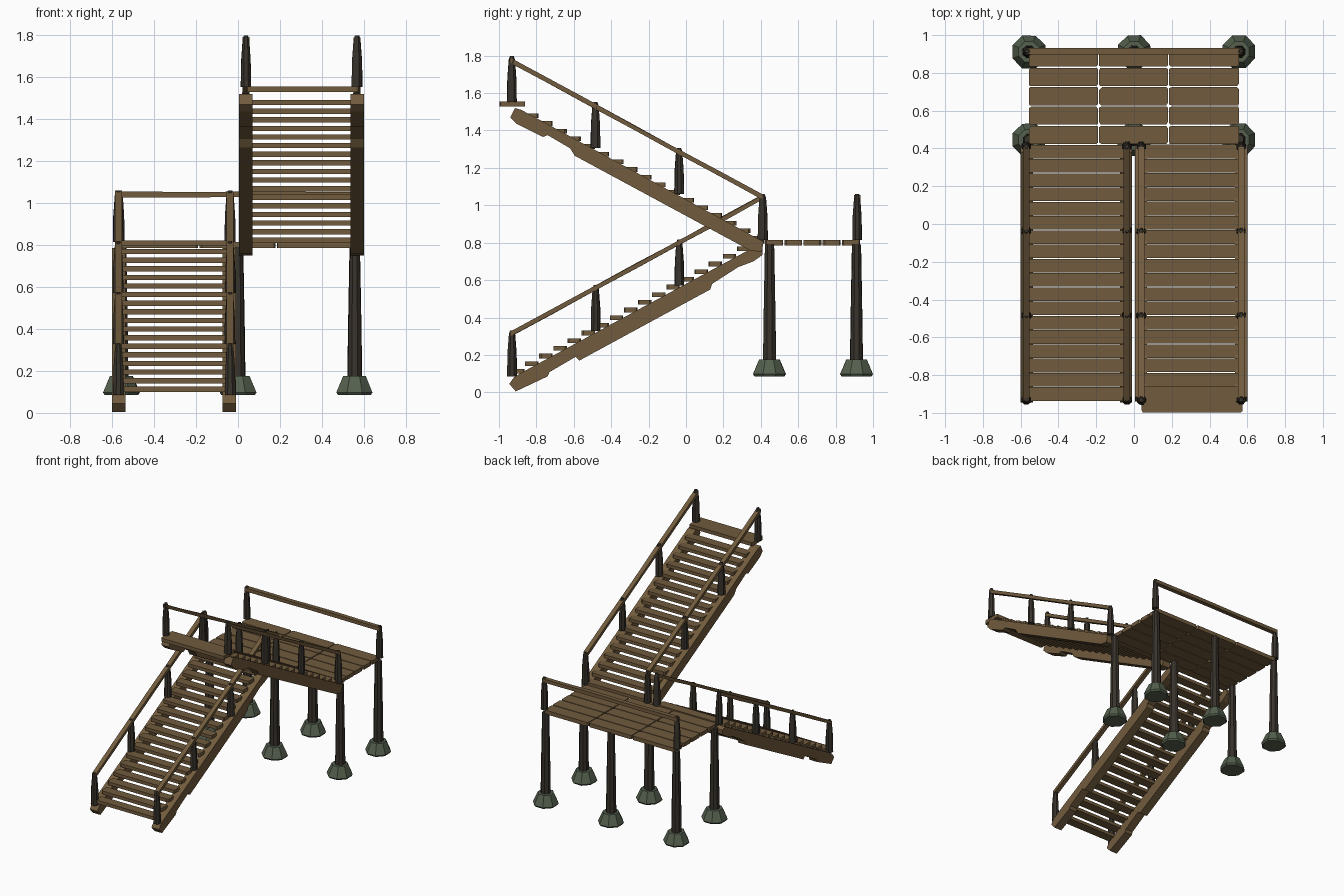
import bpy, bmesh, math, random
from mathutils import Vector

random.seed(4)
cube = bpy.data.objects.get("Cube")
if cube:
    bpy.data.objects.remove(cube, do_unlink=True)


def material(name, rgb):
    m = bpy.data.materials.new(name)
    m.use_nodes = True
    m.diffuse_color = (*rgb, 1)
    m.node_tree.nodes["Principled BSDF"].inputs["Base Color"].default_value = (*rgb, 1)
    return m


PLANK = material("brown wood", (0.165, 0.105, 0.047))
POST = material("dark wood", (0.04, 0.033, 0.025))
STONE = material("green stone", (0.09, 0.117, 0.076))


def finish(name, bm, mat):
    bmesh.ops.recalc_face_normals(bm, faces=bm.faces)
    mesh = bpy.data.meshes.new(name)
    bm.to_mesh(mesh)
    bm.free()
    mesh.materials.append(mat)
    ob = bpy.data.objects.new(name, mesh)
    bpy.context.collection.objects.link(ob)
    return ob


def prism(name, outline, axis, lo, hi, mat=PLANK):
    """Extrude a 2D outline along an axis (0 = x, 1 = y, 2 = z)."""
    bm = bmesh.new()

    def place(p, depth):
        co = list(p)
        co.insert(axis, depth)
        return bm.verts.new(co)

    face = bm.faces.new([place(p, lo) for p in outline])
    step = Vector((0, 0, 0))
    step[axis] = hi - lo
    new = bmesh.ops.extrude_face_region(bm, geom=[face], use_keep_orig=True)
    verts = [g for g in new["geom"] if isinstance(g, bmesh.types.BMVert)]
    bmesh.ops.translate(bm, verts=verts, vec=step)
    return finish(name, bm, mat)


def plank(name, x0, x1, y0, y1, top, thick):
    """Board lying flat, with slightly worn corners."""
    def c():
        return random.uniform(0.004, 0.014)
    outline = [(x0 + c(), y0), (x1 - c(), y0), (x1, y0 + c()), (x1, y1 - c()),
               (x1 - c(), y1), (x0 + c(), y1), (x0, y1 - c()), (x0, y0 + c())]
    prism(name, outline, 2, top - thick, top)


def turned(name, x, y, rings, mat, wear=0.0):
    """Eight-sided upright from (z, radius) rings."""
    bm = bmesh.new()
    loops = []
    worn = [1 + random.uniform(-wear, wear) for _ in range(8)]
    for z, r in rings:
        loop = []
        for k in range(8):
            a = math.pi / 8 + k * math.pi / 4
            q = r * worn[k] / math.cos(math.pi / 8)
            loop.append(bm.verts.new((x + q * math.cos(a), y + q * math.sin(a), z)))
        loops.append(loop)
    for a, b in zip(loops, loops[1:]):
        for k in range(8):
            n = (k + 1) % 8
            bm.faces.new((a[k], a[n], b[n], b[k]))
    bm.faces.new(loops[0])
    bm.faces.new(loops[-1])
    return finish(name, bm, mat)


def rail_post(x, y, top):
    turned("rail_post", x, y, [(top - 0.245, 0.025), (top - 0.12, 0.023),
                               (top - 0.02, 0.016), (top, 0.01)], POST, 0.08)


def handrail(name, a, b, axis, centre):
    """Bar between two points in the plane across the axis, a little uneven."""
    upper, lower = [], []
    for k in range(7):
        t = k / 6
        p, q = a[0] + (b[0] - a[0]) * t, a[1] + (b[1] - a[1]) * t
        lower.append((p, q - 0.014 + random.uniform(-0.002, 0.003)))
        upper.append((p, q + 0.014 + random.uniform(-0.003, 0.002)))
    prism(name, lower + upper[::-1], axis, centre - 0.017, centre + 0.017)


# Side outlines of the two pairs of stringers, with chipped lower edges
LOWER = [(-.91, .005), (-.74, .085), (-.73, .108), (-.59, .19), (-.57, .17),
         (.13, .55), (.14, .58), (.28, .67), (.36, .70), (.41, .735),
         (.41, .77), (.38, .785), (-.88, .105), (-.92, .08), (-.945, .045)]
UPPER = [(-.94, 1.47), (-.905, 1.435), (-.765, 1.365), (-.74, 1.375),
         (-.62, 1.305), (-.595, 1.265), (.34, .76), (.405, .75),
         (.415, .805), (.36, .835), (-.88, 1.51), (-.915, 1.52)]
for name, outline, spans in (
        ("lower_stringer", LOWER, ((-.6, -.535), (-.075, -.01))),
        ("upper_stringer", UPPER, ((.005, .07), (.535, .6)))):
    for lo, hi in spans:
        prism(name, outline, 0, lo, hi)

# Treads
PITCH, RISE = 0.0755, 0.041
for i in range(18):
    y = -0.9 + PITCH * i
    plank("lower_tread", -.565, -.045, y - .036, y + .036, .125 + RISE * i, .025)
for i in range(17):
    y = 0.384 - PITCH * i
    plank("upper_tread", .045, .565, y - .036, y + .036, .835 + RISE * i, .025)
plank("top_step", .04, .575, -.998, -.86, 1.555, .027)

# Handrails and their posts along both flights
for x in (-.57, -.038):
    for k in range(4):
        rail_post(x, -.93 + .447 * k, .33 + .243 * k)
    handrail("lower_handrail", (-.94, .31), (.41, 1.043), 0, x)
for x in (.038, .567):
    for k in range(4):
        rail_post(x, .41 - .447 * k, 1.06 + .246 * k)
    handrail("upper_handrail", (.41, 1.043), (-.94, 1.775), 0, x)

# Landing boards: five rows, three columns
edges = (-.56, -.187, .182, .56)
for row in range(5):
    y = .42 + .1025 * row
    for x0, x1 in zip(edges, edges[1:]):
        plank("landing_board", x0 + .003, x1 - .003, y + .003, y + .099, .815, .03)

# Landing supports on stone footings
for x in (-.556, 0, .556):
    for y in (.446, .912):
        turned("footing", x, y, [(.085, .078), (.097, .086), (.175, .054)], STONE, .03)
        turned("support_post", x, y, [(.17, .034), (.4, .031), (.79, .024)], POST, .06)

# Back rail of the landing
for x in (-.565, .565):
    rail_post(x, .915, 1.06)
handrail("landing_handrail", (-.575, 1.04), (.575, 1.04), 1, .915)
